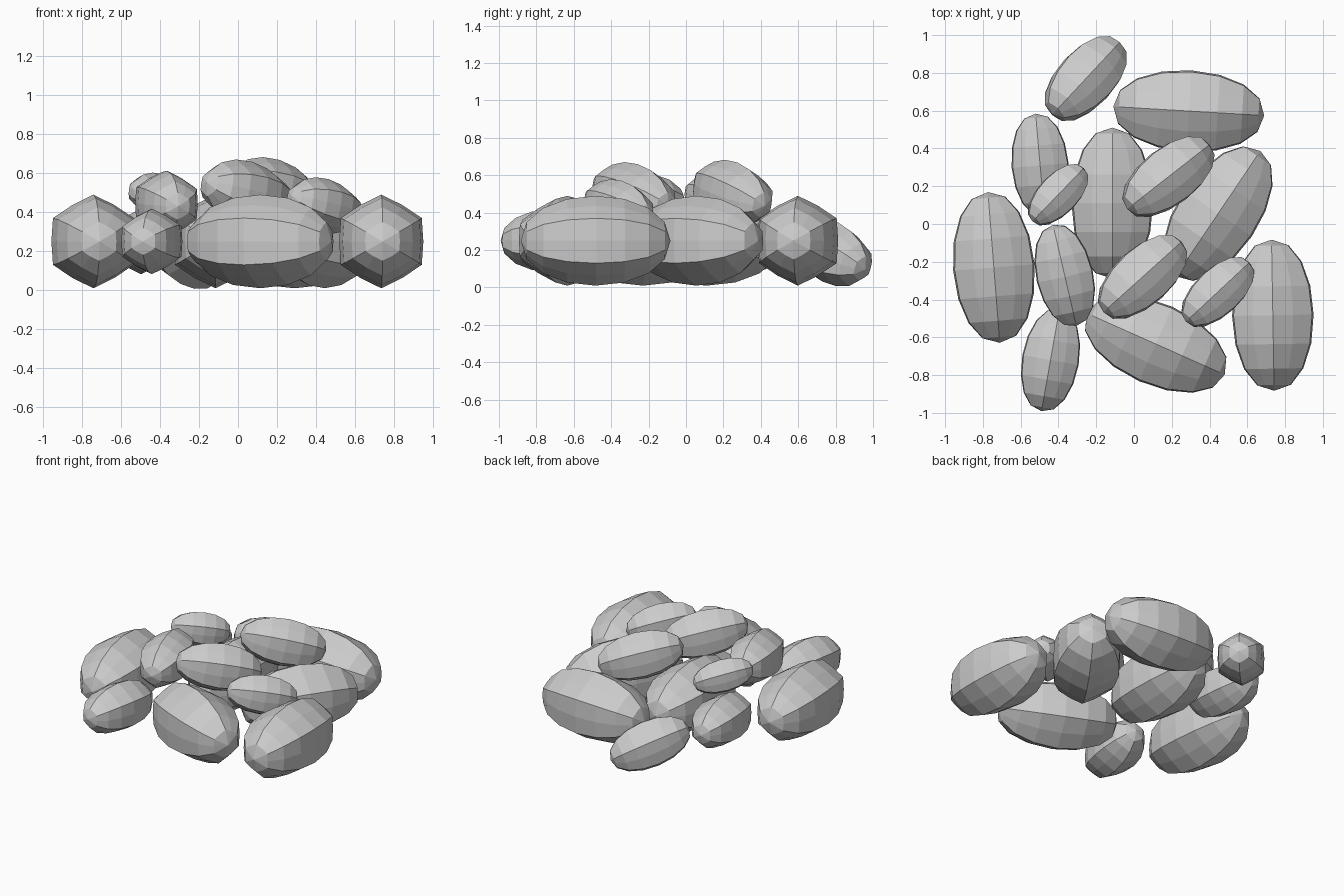
import bpy, bmesh
from math import sin, cos, pi, radians
from mathutils import Euler

if "Cube" in bpy.data.objects:
    bpy.data.objects.remove(bpy.data.objects["Cube"])

SIDES, RINGS = 12, 8


def pod(name, x, y, z, half, rad, yaw, pitch=0):
    """Six-ridged elongated pod, long axis turned by yaw; positive pitch raises its leading end."""
    bm = bmesh.new()
    rings = []
    for k in range(1, RINGS):
        a = pi * k / RINGS
        r = rad * sin(a) ** 0.92
        ring = []
        for i in range(SIDES):
            t = 2 * pi * i / SIDES
            q = r * (1 if i % 2 == 0 else 0.9)   # ridge / flank
            ring.append(bm.verts.new((half * cos(a), q * sin(t), q * cos(t))))
        rings.append(ring)
    tips = [bm.verts.new((half, 0, 0)), bm.verts.new((-half, 0, 0))]
    for i in range(SIDES):
        j = (i + 1) % SIDES
        for a, b in zip(rings, rings[1:]):
            bm.faces.new((a[i], a[j], b[j], b[i]))
        bm.faces.new((tips[0], rings[0][j], rings[0][i]))
        bm.faces.new((tips[1], rings[-1][i], rings[-1][j]))
    bmesh.ops.recalc_face_normals(bm, faces=bm.faces)
    me = bpy.data.meshes.new(name)
    bm.to_mesh(me)
    bm.free()
    ob = bpy.data.objects.new(name, me)
    ob.location = (x, y, z)
    ob.rotation_euler = Euler((0, -radians(pitch), radians(yaw)))
    bpy.context.collection.objects.link(ob)


# Large pods of the bottom layer: x, y, yaw
for n, (x, y, yaw) in enumerate([
        (-0.742, -0.23, 94.5), (0.735, -0.483, 91), (0.29, 0.598, -3.4),
        (0.115, -0.635, -24), (0.445, 0.055, 56), (-0.115, 0.11, 90)]):
    pod(f"large_pod_{n + 1}", x, y, 0.25, 0.4, 0.24, yaw)

# Medium pods around the large ones: x, y, z, yaw, pitch
for n, (x, y, z, yaw, pitch) in enumerate([
        (-0.497, 0.31, 0.25, 95, 0), (-0.255, 0.77, 0.19, 47, -20),
        (-0.442, -0.72, 0.25, 80, 0), (-0.367, -0.272, 0.445, 103, 3)]):
    pod(f"medium_pod_{n + 1}", x, y, z, 0.275, 0.168, yaw, pitch)

# Upper pods resting on the pile: x, y, z, half length, radius, yaw, pitch
for n, args in enumerate([
        (0.182, 0.25, 0.505, 0.285, 0.168, 38, -14),
        (0.045, -0.28, 0.495, 0.285, 0.168, 42, -12),
        (-0.402, 0.155, 0.48, 0.2, 0.118, 46, -12),
        (0.443, -0.36, 0.435, 0.235, 0.138, 43, -12)]):
    pod(f"upper_pod_{n + 1}", *args)
